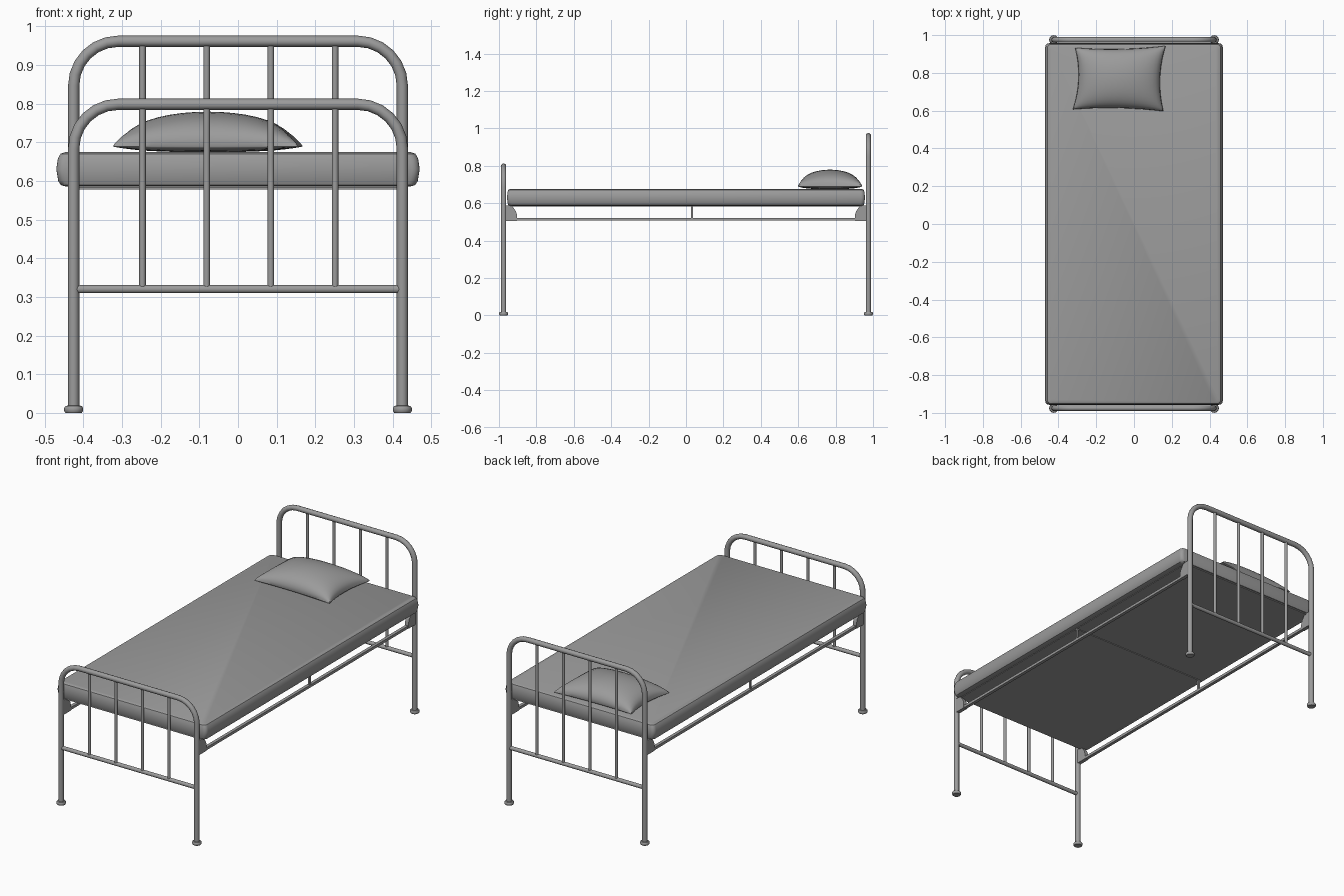
import bpy
import bmesh
from math import sin, cos, pi

if "Cube" in bpy.data.objects:
    bpy.data.objects.remove(bpy.data.objects["Cube"], do_unlink=True)

GREY = (0.33, 0.33, 0.33, 1)
grey = bpy.data.materials.new("plain grey")
grey.use_nodes = True
grey.diffuse_color = GREY
grey.node_tree.nodes["Principled BSDF"].inputs["Base Color"].default_value = GREY

POST_X, END_Y, TUBE = 0.425, 0.975, 0.0145
RAIL_Z = 0.32


def finish(name, bm, smooth=True):
    """Turn a bmesh into a named grey object."""
    bmesh.ops.recalc_face_normals(bm, faces=bm.faces)
    mesh = bpy.data.meshes.new(name)
    bm.to_mesh(mesh)
    bm.free()
    mesh.materials.append(grey)
    obj = bpy.data.objects.new(name, mesh)
    bpy.context.collection.objects.link(obj)
    if smooth:
        bpy.ops.object.select_all(action='DESELECT')
        obj.select_set(True)
        bpy.context.view_layer.objects.active = obj
        bpy.ops.object.shade_smooth_by_angle(angle=0.7)
    return obj


def tube(name, points, radius):
    """Round tube along a path."""
    curve = bpy.data.curves.new(name, 'CURVE')
    curve.dimensions = '3D'
    curve.bevel_depth = radius
    curve.bevel_resolution = 3
    curve.use_fill_caps = True
    spline = curve.splines.new('POLY')
    spline.points.add(len(points) - 1)
    for p, co in zip(spline.points, points):
        p.co = (*co, 1)
    spline.use_smooth = True
    curve.materials.append(grey)
    obj = bpy.data.objects.new(name, curve)
    bpy.context.collection.objects.link(obj)


def box(name, lo, hi):
    bm = bmesh.new()
    bmesh.ops.create_cube(bm, size=1)
    for v in bm.verts:
        v.co = [(a + b) / 2 + c * (b - a) for a, b, c in zip(lo, hi, v.co)]
    finish(name, bm, False)


def loft(name, rings):
    """Closed skin over a stack of equal-length rings."""
    bm = bmesh.new()
    loops = [[bm.verts.new(p) for p in ring] for ring in rings]
    n = len(loops[0])
    for a, b in zip(loops, loops[1:]):
        for i in range(n):
            j = (i + 1) % n
            bm.faces.new((a[i], a[j], b[j], b[i]))
    bm.faces.new(loops[0])
    bm.faces.new(loops[-1])
    return finish(name, bm)


def circle(x, y, z, r, n=16):
    return [(x + r * cos(2 * pi * i / n), y + r * sin(2 * pi * i / n), z) for i in range(n)]


# Bent tube end frames with lower rail, spindles and foot caps
def end_frame(label, y, top):
    bend_x, bend_z, steps = 0.115, 0.115, 6
    half = [(POST_X, 0.01)]
    for i in range(steps + 1):
        a = pi / 2 * i / steps
        half.append((POST_X - bend_x * (1 - cos(a)), top - bend_z * (1 - sin(a))))
    path = [(x, y, z) for x, z in half] + [(-x, y, z) for x, z in reversed(half)]
    tube(label + "_frame", path, TUBE)
    tube(label + "_lower_rail", [(-POST_X, y, RAIL_Z), (POST_X, y, RAIL_Z)], 0.011)
    for i in range(4):
        x = -0.247 + i * 0.166
        tube(f"{label}_spindle_{i + 1}", [(x, y, RAIL_Z), (x, y, top)], 0.0085)
    for side, s in (("left", 1), ("right", -1)):
        profile = [(0.021, 0), (0.0245, 0.005), (0.0245, 0.013), (0.021, 0.018), (0.014, 0.019)]
        loft(f"{label}_{side}_foot_cap", [circle(s * POST_X, y, z, r) for r, z in profile])


end_frame("headboard", END_Y, 0.961)
end_frame("footboard", -END_Y, 0.798)


# Mattress with bulging sides
def rounded_rect(hx, hy, r, z, n=4):
    pts = []
    for k, (sx, sy) in enumerate(((1, 1), (-1, 1), (-1, -1), (1, -1))):
        for i in range(n + 1):
            a = pi / 2 * (k + i / n)
            pts.append((sx * (hx - r) + r * cos(a), sy * (hy - r) + r * sin(a), z))
    return pts


levels = [(0.026, 0.585), (0.012, 0.589), (0.005, 0.6), (0, 0.63),
          (0.004, 0.657), (0.011, 0.67), (0.025, 0.675)]
loft("mattress", [rounded_rect(0.47 - d, 0.957 - d * 0.6, 0.02, z) for d, z in levels])

# Base panel and cross bar below the mattress
box("base_panel", (-0.43, -0.945, 0.582), (0.43, 0.945, 0.59))
box("cross_bar", (-POST_X, 0.027, 0.578), (POST_X, 0.037, 0.585))

# Side rails, struts and corner brackets
for side, s in (("left", 1), ("right", -1)):
    x = s * POST_X
    box(side + "_side_rail", (x - 0.009, -0.955, 0.506), (x + 0.009, 0.955, 0.521))
    box(side + "_strut", (x - 0.005, 0.027, 0.515), (x + 0.005, 0.037, 0.588))
    for end, e in (("head", 1), ("foot", -1)):
        outline = [(0.967, 0.505), (0.903, 0.505), (0.903, 0.535), (0.909, 0.556),
                   (0.92, 0.572), (0.935, 0.588), (0.967, 0.588)]
        loft(f"{side}_{end}_bracket",
             [[(x + t, e * y, z) for y, z in outline] for t in (-0.011, 0.011)])

# Pillow with pinched corners
N = 20
bm = bmesh.new()
for height, floor in ((0.09, 0), (-0.015, 0)):
    grid = []
    for i in range(N + 1):
        u = -cos(pi * i / N)
        row = []
        for j in range(N + 1):
            v = -cos(pi * j / N)
            puff = max(0, (1 - u * u) * (1 - v * v)) ** 0.4
            px = -0.078 + 0.24 * u * (1 - 0.1 * (1 - v * v)) + 0.006 * v
            py = 0.77 + 0.168 * v * (1 - 0.07 * (1 - u * u)) + 0.005 * u * v
            row.append(bm.verts.new((px, py, 0.689 + height * puff)))
        grid.append(row)
    for i in range(N):
        for j in range(N):
            bm.faces.new((grid[i][j], grid[i + 1][j], grid[i + 1][j + 1], grid[i][j + 1]))
bmesh.ops.remove_doubles(bm, verts=bm.verts, dist=0.0002)
finish("pillow", bm)
